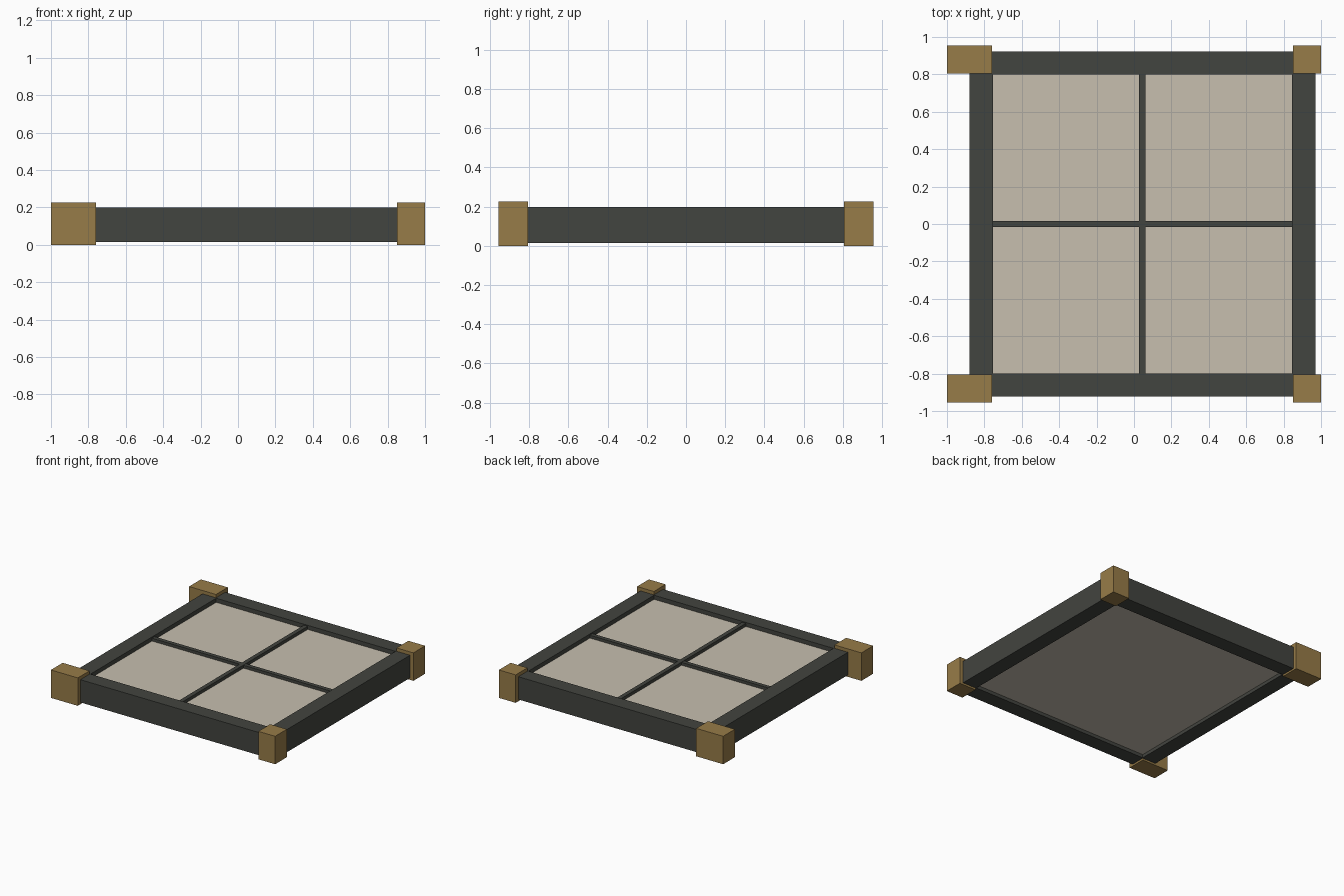
import bpy

if "Cube" in bpy.data.objects:
    bpy.data.objects.remove(bpy.data.objects["Cube"])


def material(name, rgb):
    m = bpy.data.materials.new(name)
    m.diffuse_color = (*rgb, 1)
    m.use_nodes = True
    m.node_tree.nodes["Principled BSDF"].inputs["Base Color"].default_value = m.diffuse_color
    return m


DARK = material("dark_frame", (0.055, 0.058, 0.05))
BRASS = material("brass", (0.31, 0.2, 0.065))
PANE = material("pale_pane", (0.57, 0.52, 0.43))


def box(name, x, y, z, mat):
    """Box from (min, max) ranges on each axis."""
    bpy.ops.mesh.primitive_cube_add(
        size=1, location=[(a + b) / 2 for a, b in (x, y, z)])
    ob = bpy.context.object
    ob.name = name
    ob.scale = [b - a for a, b in (x, y, z)]
    bpy.ops.object.transform_apply(location=False, rotation=False, scale=True)
    ob.data.materials.append(mat)
    return ob


def span(sign, a, b):
    return tuple(sorted((sign * a, sign * b)))


RAIL_Z = (0.015, 0.198)

# Corner blocks and the front and back rails that run between them
for side, s in (("front", -1), ("back", 1)):
    box(side + "_left_corner_block", (-1, -0.76), span(s, 0.805, 0.955), (0, 0.225), BRASS)
    box(side + "_right_corner_block", (0.85, 1), span(s, 0.805, 0.955), (0, 0.225), BRASS)
    box(side + "_rail", (-0.88, 0.97), span(s, 0.8, 0.922), RAIL_Z, DARK)

# Side rails
box("left_rail", (-0.88, -0.755), (-0.8, 0.8), RAIL_Z, DARK)
box("right_rail", (0.845, 0.97), (-0.8, 0.8), RAIL_Z, DARK)

# Recessed pane
box("pane", (-0.755, 0.845), (-0.8, 0.8), (0.042, 0.165), PANE)

# Crossing glazing bars
box("long_glazing_bar", (0.027, 0.061), (-0.8, 0.8), (0.16, 0.19), DARK)
box("cross_glazing_bar", (-0.755, 0.845), (-0.017, 0.017), (0.16, 0.188), DARK)
